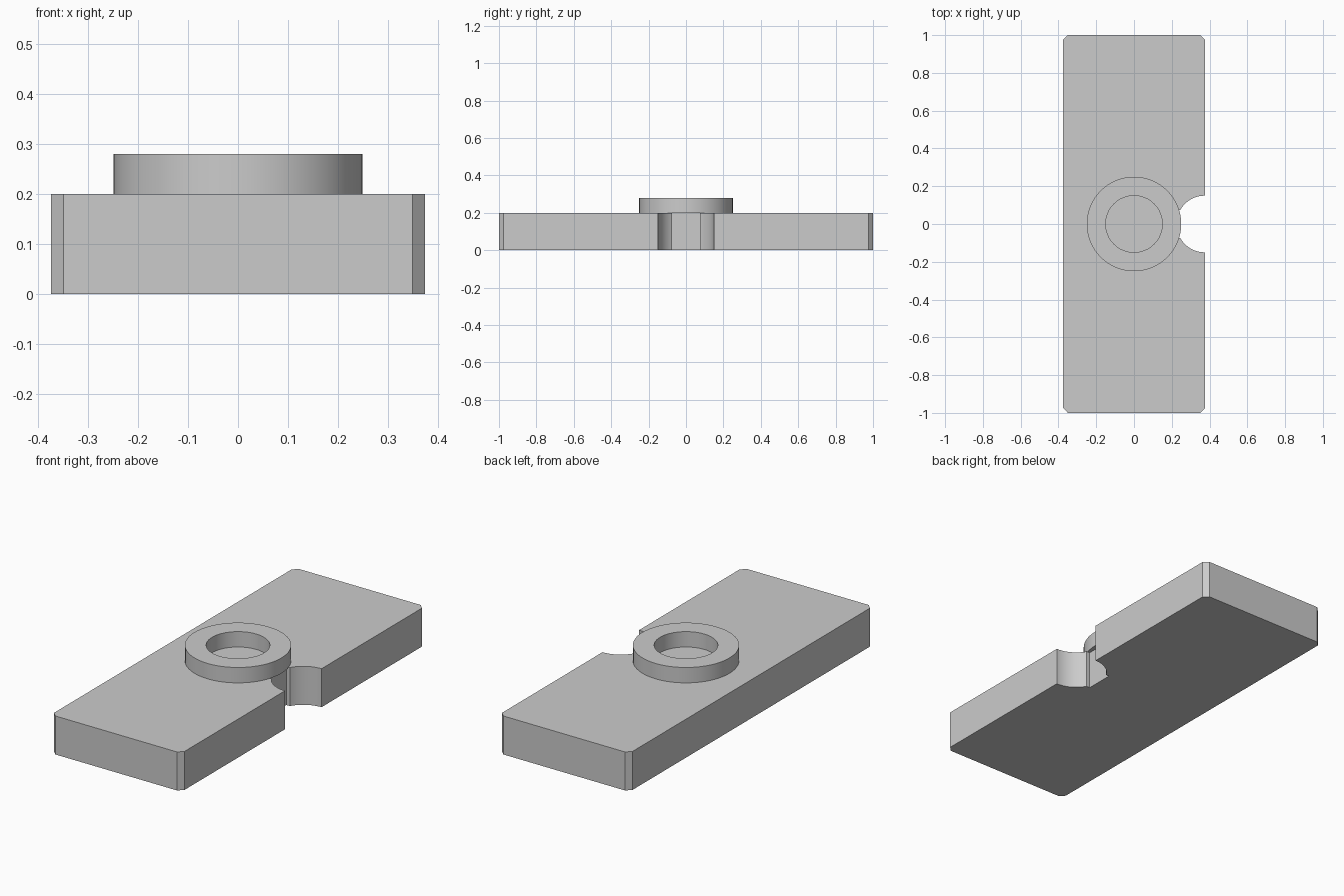
import bpy
import bmesh
from math import cos, sin, pi, asin, radians

cube = bpy.data.objects.get("Cube")
if cube:
    bpy.data.objects.remove(cube, do_unlink=True)

HALF_W, HALF_L, PLATE_H = 0.375, 1.0, 0.2
CHAMFER = 0.025
NOTCH_R, SLOT_HALF = 0.15, 0.075
RING_OUT, RING_IN, RING_TOP = 0.25, 0.15, 0.28

grey = bpy.data.materials.new("light grey")
colour = (0.6, 0.6, 0.6, 1)
grey.diffuse_color = colour
grey.use_nodes = True
grey.node_tree.nodes["Principled BSDF"].inputs["Base Color"].default_value = colour


def finish(name, bm):
    """Turn a bmesh into a shaded object with the grey material."""
    bmesh.ops.recalc_face_normals(bm, faces=bm.faces)
    mesh = bpy.data.meshes.new(name)
    bm.to_mesh(mesh)
    bm.free()
    mesh.materials.append(grey)
    obj = bpy.data.objects.new(name, mesh)
    bpy.context.collection.objects.link(obj)
    bpy.ops.object.select_all(action='DESELECT')
    obj.select_set(True)
    bpy.context.view_layer.objects.active = obj
    bpy.ops.object.shade_smooth_by_angle(angle=radians(30))
    return obj


# Plate outline: the back half, then its mirror in y for the front half
steps = 16
end = pi - asin(SLOT_HALF / NOTCH_R)
half = [(HALF_W - NOTCH_R, SLOT_HALF)]
for i in range(steps + 1):
    a = end + (pi / 2 - end) * i / steps
    half.append((HALF_W + NOTCH_R * cos(a), NOTCH_R * sin(a)))
half += [(HALF_W, HALF_L - CHAMFER), (HALF_W - CHAMFER, HALF_L),
         (CHAMFER - HALF_W, HALF_L), (-HALF_W, HALF_L - CHAMFER)]
outline = half + [(x, -y) for x, y in reversed(half)]

# Plate with chamfered corners and a stepped round notch
bm = bmesh.new()
base = bm.faces.new([bm.verts.new((x, y, 0)) for x, y in outline])
top = bmesh.ops.extrude_face_region(bm, geom=[base], use_keep_orig=True)
bmesh.ops.translate(bm, vec=(0, 0, PLATE_H),
                    verts=[v for v in top["geom"] if isinstance(v, bmesh.types.BMVert)])
finish("plate", bm)

# Raised ring: a rectangular section swept round the z axis
bm = bmesh.new()
section = [(RING_IN, PLATE_H), (RING_OUT, PLATE_H), (RING_OUT, RING_TOP), (RING_IN, RING_TOP)]
segments = 64
loops = []
for i in range(segments):
    a = 2 * pi * i / segments
    loops.append([bm.verts.new((r * cos(a), r * sin(a), z)) for r, z in section])
for i, here in enumerate(loops):
    there = loops[(i + 1) % segments]
    for j in range(len(section)):
        k = (j + 1) % len(section)
        bm.faces.new((here[j], there[j], there[k], here[k]))
finish("raised_ring", bm)
